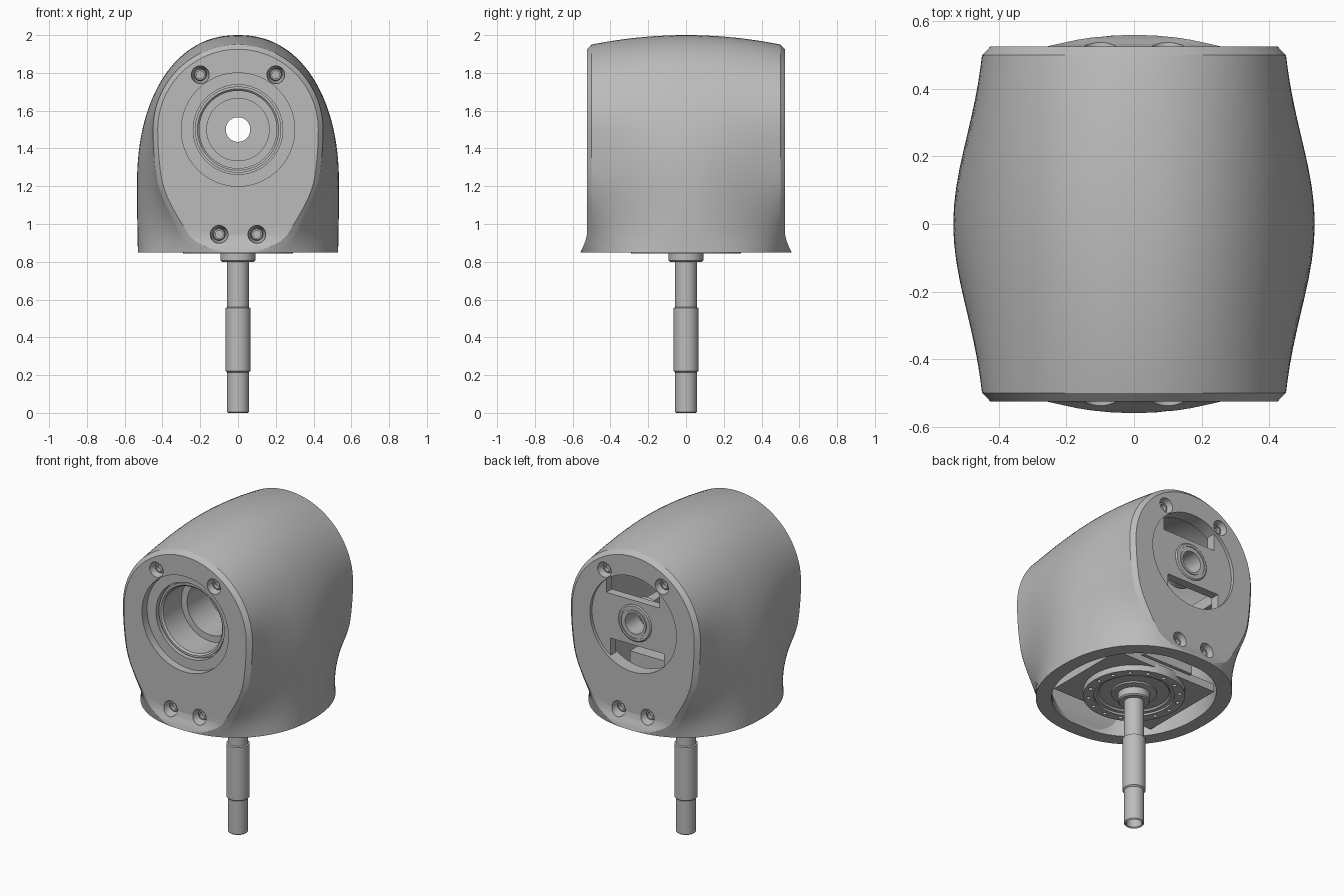
import bpy, bmesh, math
from mathutils import Vector

old = bpy.data.objects.get("Cube")
if old:
    bpy.data.objects.remove(old, do_unlink=True)

GREY = (0.5, 0.5, 0.5, 1)
metal = bpy.data.materials.new("machined_grey")
metal.use_nodes = True
metal.diffuse_color = GREY
metal.node_tree.nodes["Principled BSDF"].inputs["Base Color"].default_value = GREY


def make(name, verts, faces):
    mesh = bpy.data.meshes.new(name)
    mesh.from_pydata(verts, [], faces)
    bm = bmesh.new()
    bm.from_mesh(mesh)
    bmesh.ops.remove_doubles(bm, verts=bm.verts, dist=1e-5)
    bmesh.ops.recalc_face_normals(bm, faces=bm.faces)
    bm.to_mesh(mesh)
    bm.free()
    mesh.materials.append(metal)
    obj = bpy.data.objects.new(name, mesh)
    bpy.context.collection.objects.link(obj)
    return obj


def lathe(name, profile, axis="Z", at=(0, 0, 0), sides=64):
    """Revolve a closed (radius, height) loop round an axis."""
    verts, faces, n = [], [], len(profile)
    for k in range(sides):
        a = math.tau * k / sides
        for r, h in profile:
            p, q = r * math.cos(a), r * math.sin(a)
            v = (p, q, h) if axis == "Z" else (p, h, q)
            verts.append(Vector(v) + Vector(at))
    for k in range(sides):
        for i in range(n):
            j, m = (i + 1) % n, (k + 1) % sides
            if profile[i][0] > 0 or profile[j][0] > 0:
                faces.append((k * n + i, k * n + j, m * n + j, m * n + i))
    return make(name, verts, faces)


def rod(name, r, h0, h1, axis="Z", at=(0, 0, 0), sides=64):
    return lathe(name, [(0, h0), (r, h0), (r, h1), (0, h1)], axis, at, sides)


def box(name, lo, hi):
    verts = [(x, y, z) for x in (lo[0], hi[0]) for y in (lo[1], hi[1]) for z in (lo[2], hi[2])]
    return make(name, verts, [(0, 1, 3, 2), (4, 6, 7, 5), (0, 4, 5, 1),
                              (2, 3, 7, 6), (0, 2, 6, 4), (1, 5, 7, 3)])


def cut(target, cutter):
    cutter.hide_render = True
    mod = target.modifiers.new("cut", "BOOLEAN")
    mod.operation, mod.solver, mod.object = "DIFFERENCE", "EXACT", cutter
    bpy.context.view_layer.objects.active = target
    bpy.ops.object.modifier_apply(modifier=mod.name)
    bpy.data.objects.remove(cutter, do_unlink=True)


# Housing: arched cross-sections lofted from front to back
AXIS_Z, BASE, RIM = 1.5, 0.85, 0.952


def middle_width(z):
    u = min(max((z - 1.2) / 0.8, 0), 1)
    return 0.535 * (1 - u ** 2.2) ** (1 / 2.2)


def section(t):
    """Right half of the arch at station t, bottom to top, as (x, y, z)."""
    u = min(abs(t) / RIM, 1)
    rise = u * u
    f = (rise + (1 - math.cos(math.pi * u)) / 2) / 2
    inset = 0.025 * max(abs(t) - RIM, 0) / (1 - RIM)
    pts = []
    for z in [BASE, 0.865, 0.88, 0.91, 0.94] + [0.98 + 0.04 * i for i in range(13)]:
        flare = max(0.94 - z, 0) / 0.09
        y = t * (0.525 + 0.035 * flare ** 1.4)
        foot = 0.53 * max(1 - abs(y / 0.56) ** 2.2, 0) ** (1 / 2.2)
        end = 0.45 - 0.3 * (AXIS_Z - z) ** 2
        v = min((z - BASE) / 0.4, 1)
        s = v * (2 - v)
        w = (1 - s) * foot + s * (end + (middle_width(z) - end) * (1 - f) - inset)
        pts.append((max(w, 0.004), y, z))
    for i in range(25):
        a = math.pi / 2 * i / 24
        zm = AXIS_Z + 0.5 * math.sin(a)
        r = 0.45 - inset
        x = (1 - f) * middle_width(zm) + f * r * math.cos(a)
        z = (1 - rise) * zm + rise * (AXIS_Z + r * math.sin(a))
        pts.append((x if i < 24 else 0, t * 0.525, z))
    return pts


def loft(name, k=1.0, drop=0.0):
    edge = [0.97, 0.985, 0.995, 1]
    stations = [-t for t in reversed(edge)] + [RIM * math.sin(math.pi / 2 * i / 14) for i in range(-14, 15)] + edge
    verts, faces = [], []
    for t in stations:
        half = [(x * k, y * k, BASE + (z - BASE) * (0.5 + k / 2) - (drop if i == 0 else 0))
                for i, (x, y, z) in enumerate(section(t))]
        verts += half + [(-x, y, z) for x, y, z in reversed(half[:-1])]
    n = len(verts) // len(stations)
    for s in range(len(stations) - 1):
        for i in range(n):
            j = (i + 1) % n
            faces.append((s * n + i, s * n + j, s * n + n + j, s * n + n + i))
    for o in (0, (len(stations) - 1) * n):
        for i in range(n // 2 - 1):
            faces.append((o + i, o + i + 1, o + n - 2 - i, o + n - 1 - i))
        m = n // 2
        faces.append((o + m - 1, o + m, o + m + 1))
    return make(name, verts, faces)


housing = loft("housing")
cut(housing, loft("cavity_cutter", 0.84, 0.05))
screws = [(0.2, 1.79), (-0.2, 1.79), (0.1, 0.945), (-0.1, 0.945)]
for side, label in ((-1, "front"), (1, "back")):
    cut(housing, rod("bore_cutter", 0.3, side * 0.35, side * 0.7, "Y", (0, 0, AXIS_Z), 96))
    for i, (x, z) in enumerate(screws):
        # Countersunk seats with socket-head screws
        seat = [(0, 0.47), (0.033, 0.47), (0.047, 0.515), (0.047, 0.65), (0, 0.65)]
        cut(housing, lathe("seat_cutter", [(r, side * h) for r, h in seat], "Y", (x, 0, z), 32))
        head = [(0, 0.46), (0.033, 0.46), (0.033, 0.49), (0.028, 0.497),
                (0.02, 0.497), (0.02, 0.475), (0, 0.475)]
        lathe(f"{label}_screw_{i + 1}", [(r, side * h) for r, h in head], "Y", (x, 0, z), 24)

# Stepped bearing cup behind the front bore
lathe("front_bearing_cup", [
    (0.31, -0.475), (0.237, -0.475), (0.237, -0.435), (0.228, -0.435), (0.228, -0.46), (0.215, -0.46),
    (0.205, -0.45), (0.205, -0.27), (0.165, -0.27), (0.165, -0.05), (0.065, -0.05),
    (0.065, 0), (0.19, 0), (0.24, -0.3), (0.31, -0.42)], "Y", (0, 0, AXIS_Z), 96)

# Rear carrier with windows above and below a central hub
carrier = lathe("rear_carrier", [(0.07, 0.45), (0.31, 0.45), (0.31, 0.505), (0.07, 0.505)],
                "Y", (0, 0, AXIS_Z), 96)
cut(carrier, box("upper_window_cutter", (-0.17, 0.3, 1.64), (0.2, 0.6, 1.85)))
cut(carrier, box("lower_window_cutter", (-0.2, 0.3, 1.15), (0.17, 0.6, 1.36)))
lathe("rear_hub", [(0.065, 0.38), (0.115, 0.38), (0.115, 0.506), (0.108, 0.512), (0.095, 0.512),
                   (0.095, 0.507), (0.08, 0.507), (0.08, 0.512), (0.065, 0.512)], "Y", (0, 0, AXIS_Z))
for x, label in ((-0.24, "right"), (0.24, "left")):
    box(f"{label}_carrier_rail", (x - 0.03, -0.3, 1.33), (x + 0.03, 0.46, 1.4))

# Internal floor and drive block
box("inner_floor", (-0.36, -0.28, 0.88), (0.36, 0.28, 0.93))
box("drive_block", (-0.18, -0.2, 0.92), (0.18, 0.3, 1.2))

# Round output flange with a ring of bolt holes
flange = lathe("output_flange", [(0, 0.865), (0.2, 0.865), (0.21, 0.855), (0.23, 0.855), (0.23, 0.843),
                                 (0.29, 0.843), (0.29, 0.9), (0, 0.9)], sides=96)
for i in range(16):
    a = math.tau * i / 16
    cut(flange, rod("bolt_cutter", 0.012, 0.8, 0.87,
                    at=(0.26 * math.cos(a), 0.26 * math.sin(a), 0), sides=16))

# Shaft collar and stepped hollow shaft
lathe("shaft_collar", [(0.05, 0.8), (0.085, 0.8), (0.092, 0.807), (0.092, 0.85),
                       (0.13, 0.855), (0.13, 0.88), (0.05, 0.88)])
lathe("output_shaft", [(0, 0.1), (0.045, 0.1), (0.045, 0.006), (0.052, 0), (0.058, 0.006),
                       (0.058, 0.215), (0.066, 0.222), (0.066, 0.556), (0.058, 0.56),
                       (0.058, 0.88), (0, 0.88)])

# Smooth curved surfaces, keep machined edges crisp
bpy.ops.object.select_all(action="DESELECT")
for obj in bpy.context.scene.objects:
    if obj.type == "MESH" and metal.name in obj.data.materials:
        obj.select_set(True)
        bpy.context.view_layer.objects.active = obj
bpy.ops.object.shade_smooth_by_angle(angle=math.radians(28))
